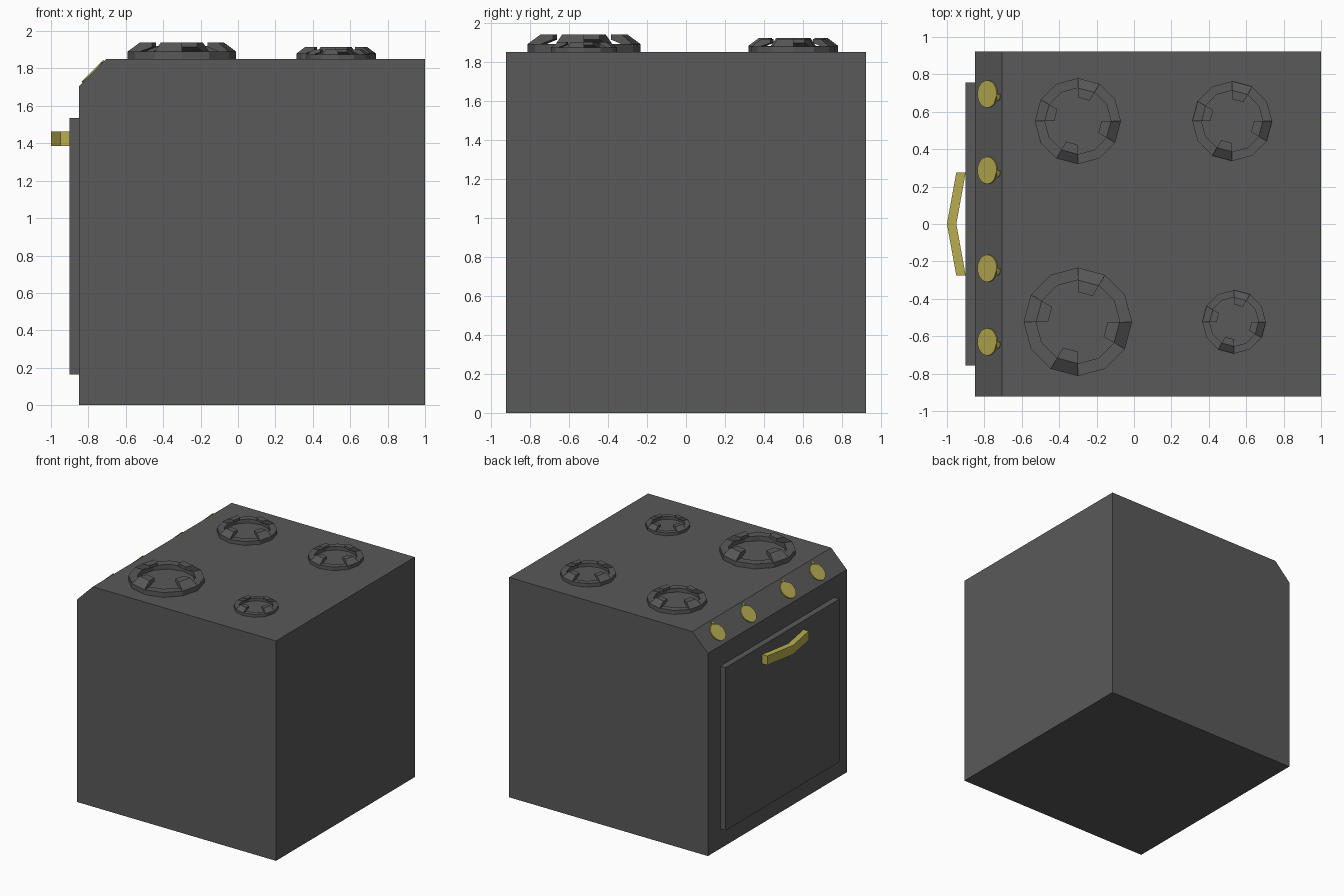
import bpy, bmesh
from math import sin, cos, pi, radians
from mathutils import Vector

if "Cube" in bpy.data.objects:
    bpy.data.objects.remove(bpy.data.objects["Cube"])


def material(name, color):
    m = bpy.data.materials.new(name)
    m.diffuse_color = (*color, 1)
    m.use_nodes = True
    m.node_tree.nodes["Principled BSDF"].inputs["Base Color"].default_value = m.diffuse_color
    return m


DARK = material("dark_enamel", (0.1, 0.1, 0.1))
GOLD = material("gold_trim", (0.48, 0.42, 0.08))


def finish(name, bm, mat):
    bmesh.ops.recalc_face_normals(bm, faces=bm.faces)
    mesh = bpy.data.meshes.new(name)
    bm.to_mesh(mesh)
    bm.free()
    mesh.materials.append(mat)
    ob = bpy.data.objects.new(name, mesh)
    bpy.context.collection.objects.link(ob)
    return ob


def prism(name, points, offset, mat):
    """Extrude a planar outline along an offset vector."""
    bm = bmesh.new()
    face = bm.faces.new([bm.verts.new(p) for p in points])
    ext = bmesh.ops.extrude_face_region(bm, geom=[face], use_keep_orig=True)
    verts = [g for g in ext["geom"] if isinstance(g, bmesh.types.BMVert)]
    bmesh.ops.translate(bm, verts=verts, vec=offset)
    return finish(name, bm, mat)


# Body with a bevelled control edge
body = [(-0.85, 0), (1, 0), (1, 1.85), (-0.705, 1.85), (-0.85, 1.705)]
prism("body", [(x, -0.923, z) for x, z in body], (0, 1.846, 0), DARK)

# Oven door
door = [(-0.757, 0.165), (0.757, 0.165), (0.757, 1.535), (-0.757, 1.535)]
prism("oven_door", [(-0.9, y, z) for y, z in door], (0.05, 0, 0), DARK)

# Chevron door handle
handle = [(-0.9, 0.275), (-0.95, 0.275), (-1, 0),
          (-0.95, -0.275), (-0.9, -0.275), (-0.95, 0)]
prism("door_handle", [(x, y, 1.385) for x, y in handle], (0, 0, 0.077), GOLD)

# Knobs: thin discs on the slope with a pointer towards the hob
up, normal = Vector((1, 0, 1)).normalized(), Vector((-1, 0, 1)).normalized()
side = Vector((0, 1, 0))
for i, y in enumerate((0.695, 0.287, -0.237, -0.63)):
    centre = Vector((-0.78, y, 1.775))
    outline = []
    for k in range(24):
        a = radians(15 * k)
        if k == 23:
            outline += [(0.073, -0.005), (0.092, 0.0), (0.092, -0.025), (0.078, -0.038)]
        elif 1 <= k <= 21:
            outline.append((0.073 * cos(a), 0.073 * sin(a)))
    prism(f"knob_{i + 1}", [centre + up * u + side * v for u, v in outline],
          normal * 0.008, GOLD)


def burner(name, x, y, r):
    """Twelve-sided ring with four raised pan supports."""
    bm = bmesh.new()

    def vert(radius, k, z):
        a = k * pi / 6
        return bm.verts.new((x + r * radius * cos(a), y + r * radius * sin(a), 1.85 + r * z))

    def sweep(profile, k0, k1, closed):
        rows = [[vert(p, k, z) for p, z in profile] for k in range(k0, k1)]
        n = len(profile)
        pairs = list(zip(rows, rows[1:] + rows[:1])) if closed else list(zip(rows, rows[1:]))
        for a, b in pairs:
            for j in range(n):
                bm.faces.new((a[j], a[(j + 1) % n], b[(j + 1) % n], b[j]))
        if not closed:
            bm.faces.new(rows[0])
            bm.faces.new(rows[-1][::-1])

    sweep([(1, 0), (1, 0.14), (0.77, 0.14), (0.77, 0)], 0, 12, True)
    for k in (2, 5, 8, 11):
        sweep([(1, 0.14), (0.77, 0.31), (0.55, 0.31), (0.55, 0.22), (0.77, 0.14)],
              k, k + 2, False)
    finish(name, bm, DARK)


# Four burners
burner("burner_front_left", -0.30, -0.523, 0.29)
burner("burner_front_right", 0.535, -0.523, 0.17)
burner("burner_back_left", -0.30, 0.55, 0.23)
burner("burner_back_right", 0.525, 0.55, 0.213)
